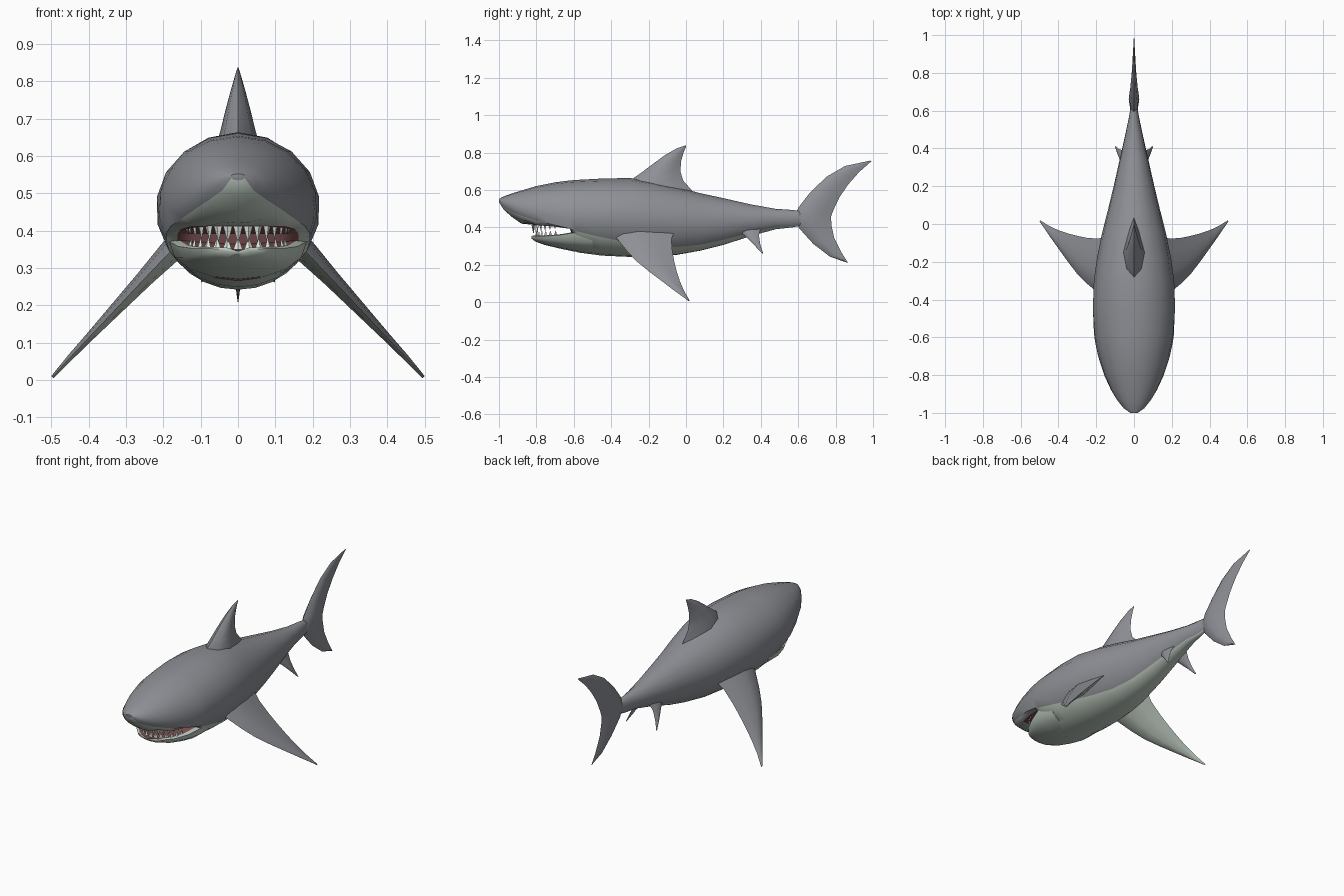
import bpy, bmesh, math
from mathutils import Vector

if "Cube" in bpy.data.objects:
    bpy.data.objects.remove(bpy.data.objects["Cube"])


def material(name, rgb):
    m = bpy.data.materials.new(name)
    m.diffuse_color = (*rgb, 1)
    m.use_nodes = True
    m.node_tree.nodes["Principled BSDF"].inputs["Base Color"].default_value = m.diffuse_color
    return m


GREY, PALE, MOUTH, TOOTH = range(4)
MATS = [material("skin grey", (0.27, 0.28, 0.305)),
        material("belly pale", (0.52, 0.60, 0.53)),
        material("mouth red", (0.22, 0.085, 0.085)),
        material("tooth white", (0.80, 0.85, 0.80))]


def finish(name, bm, angle=40):
    bmesh.ops.remove_doubles(bm, verts=bm.verts, dist=1e-5)
    bmesh.ops.recalc_face_normals(bm, faces=bm.faces)
    me = bpy.data.meshes.new(name)
    bm.to_mesh(me)
    bm.free()
    for m in MATS:
        me.materials.append(m)
    ob = bpy.data.objects.new(name, me)
    bpy.context.collection.objects.link(ob)
    if angle:
        bpy.ops.object.select_all(action='DESELECT')
        ob.select_set(True)
        bpy.context.view_layer.objects.active = ob
        bpy.ops.object.shade_smooth_by_angle(angle=math.radians(angle))
    return ob


def loft(name, rings, rule, caps=(GREY, GREY), angle=40):
    """Skin closed rings; rule(row, column) gives the material index."""
    bm = bmesh.new()
    vs = [[bm.verts.new(p) for p in r] for r in rings]
    n = len(vs[0])
    for i in range(len(vs) - 1):
        for j in range(n):
            k = (j + 1) % n
            f = bm.faces.new((vs[i][j], vs[i][k], vs[i + 1][k], vs[i + 1][j]))
            f.material_index = rule(i, j)
    for ring, c in zip((vs[0], vs[-1]), caps):
        bm.faces.new(ring).material_index = c
    return finish(name, bm, angle)


# Body: y, half width, top, middle, bottom, colour line, palate height
UP, LOW = 6, 4
BODY = [
    (-1.00, .020, .552, .546, .535, .541, 0),
    (-.975, .055, .565, .532, .495, .508, 0),
    (-.93, .092, .582, .512, .455, .482, 0),
    (-.88, .122, .597, .496, .420, .462, .418),
    (-.80, .158, .621, .478, .360, .435, .412),
    (-.70, .190, .641, .464, .300, .412, .404),
    (-.62, .207, .651, .460, .273, .392, .392),
    (-.58, .213, .654, .460, .266, .378, 0),
    (-.45, .220, .661, .460, .249, .347, 0),
    (-.30, .213, .664, .455, .242, .318, 0),
    (-.18, .196, .646, .446, .244, .302, 0),
    (-.05, .170, .615, .436, .253, .295, 0),
    (.08, .137, .582, .433, .276, .308, 0),
    (.20, .108, .556, .434, .306, .334, 0),
    (.35, .074, .522, .440, .355, .373, 0),
    (.48, .045, .499, .446, .390, .402, 0),
    (.57, .026, .493, .448, .400, .408, 0),
    (.63, .016, .485, .449, .412, .418, 0),
]


def body_ring(y, w, top, mid, bot, line, palate):
    a = math.asin(min(.95, (mid - line) / (mid - bot)))
    half = []
    for j in range(UP + LOW + 1):
        if j <= UP:
            t = math.pi / 2 - (math.pi / 2 + a) * j / UP
        else:
            t = -a - (math.pi / 2 - a) * (j - UP) / LOW
        h = top - mid if t > 0 else mid - bot
        half.append((w * math.cos(t), max(mid + h * math.sin(t), palate)))
    pts = half + [(-x, z) for x, z in half[-2:0:-1]]
    return [(x, y, z) for x, z in pts]


def body_rule(i, j):
    k = min(j, 2 * (UP + LOW) - 1 - j)
    if k < UP:
        return GREY
    return MOUTH if 4 <= i <= 6 and k > UP else PALE


loft("body", [body_ring(*r) for r in BODY], body_rule)

# Lower jaw: y, half width, lip height, bottom
JAW = [(-.825, .035, .351, .339), (-.805, .080, .352, .324),
       (-.755, .125, .353, .306), (-.68, .160, .358, .288),
       (-.60, .184, .371, .271), (-.50, .175, .365, .262)]


def jaw_ring(y, w, lip, bot):
    pts = [(w * math.cos(math.pi * j / 8), lip - (lip - bot) * math.sin(math.pi * j / 8) ** .9)
           for j in range(9)]
    pts += [(-.86 * w, lip + .004), (0, lip - .006), (.86 * w, lip + .004)]
    return [(x, y, z) for x, z in pts]


loft("lower_jaw", [jaw_ring(*r) for r in JAW],
     lambda i, j: MOUTH if j in (9, 10) else PALE, (PALE, PALE), 50)


# Teeth: four-sided spikes set around a half-oval gum line
def teeth(name, count, a, b, z, height, direction):
    bm = bmesh.new()
    for i in range(count):
        t = math.radians(-78 + 156 * i / (count - 1))
        c = Vector((a * math.sin(t), -.67 - b * math.cos(t), z + .012 * (1 - math.cos(t))))
        side = Vector((math.cos(t), math.sin(t), 0))
        out = Vector((math.sin(t), -math.cos(t), 0))
        h = height * (.6 + .4 * math.cos(t))
        wide = .0125 * (.7 + .3 * math.cos(t))
        base = [bm.verts.new(c + d) for d in (side * wide, out * .006, -side * wide, -out * .006)]
        tip = bm.verts.new(c + Vector((0, 0, direction * h)) - out * .004)
        bm.faces.new(base)
        for k in range(4):
            bm.faces.new((base[k], base[(k + 1) % 4], tip))
    for f in bm.faces:
        f.material_index = TOOTH
    finish(name, bm, 0)


teeth("upper_teeth", 15, .142, .150, .412, .046, -1)
teeth("lower_teeth", 13, .130, .132, .350, .034, 1)

# Fins: each station is leading point, trailing point, half thickness
PROFILE = [(0, 0), (.15, .7), (.42, 1), (.75, .5), (1, 0), (.75, -.5), (.42, -1), (.15, -.7)]


def fin(name, stations, normal, under=GREY):
    rings = []
    for lead, trail, th in stations:
        p, q = Vector(lead), Vector(trail)
        rings.append([p.lerp(q, f) + Vector(normal) * (th * s) for f, s in PROFILE])
    loft(name, rings, lambda i, j: under if j >= 4 else GREY, angle=50)


def upright(rows):
    return [((0, a, b), (0, c, d), th) for a, b, c, d, th in rows]


fin("dorsal_fin", upright([
    (-.32, .62, .07, .55, .062), (-.275, .668, .025, .605, .054),
    (-.235, .695, -.015, .65, .045), (-.18, .737, -.030, .70, .034),
    (-.11, .788, -.026, .755, .020), (-.05, .822, -.013, .80, .009),
    (-.002, .838, .002, .836, .001)]), (1, 0, 0))

fin("tail_fin", upright([
    (.862, .211, .867, .209, .001), (.77, .243, .83, .268, .007),
    (.68, .312, .792, .345, .014), (.605, .395, .777, .415, .024),
    (.575, .45, .776, .46, .028), (.60, .505, .787, .49, .026),
    (.66, .582, .82, .56, .019), (.75, .670, .868, .63, .012),
    (.85, .728, .925, .695, .007), (.985, .757, .992, .754, .001)]), (1, 0, 0))

# Paired fins: x, z, leading y, trailing y, half thickness
PECTORAL = [(.14, .385, -.40, -.06, .036), (.19, .335, -.365, -.078, .030),
            (.25, .272, -.315, -.073, .023), (.30, .219, -.265, -.063, .019),
            (.35, .166, -.200, -.050, .015), (.40, .113, -.130, -.033, .011),
            (.45, .060, -.060, -.010, .008), (.497, .008, .012, .020, .004)]
PELVIC = [(.035, .41, .25, .40, .016), (.062, .355, .315, .39, .012),
          (.082, .305, .365, .398, .008), (.098, .262, .405, .413, .002)]
for s, label in ((1, "left"), (-1, "right")):
    for name, rows, normal, under in (("pectoral_fin", PECTORAL, (.73, 0, .69), PALE),
                                      ("pelvic_fin", PELVIC, (.92, 0, .39), GREY)):
        fin(f"{name}_{label}",
            [((s * x, a, z), (s * x, b, z), th) for x, z, a, b, th in rows],
            (s * normal[0], 0, normal[2]), under)
